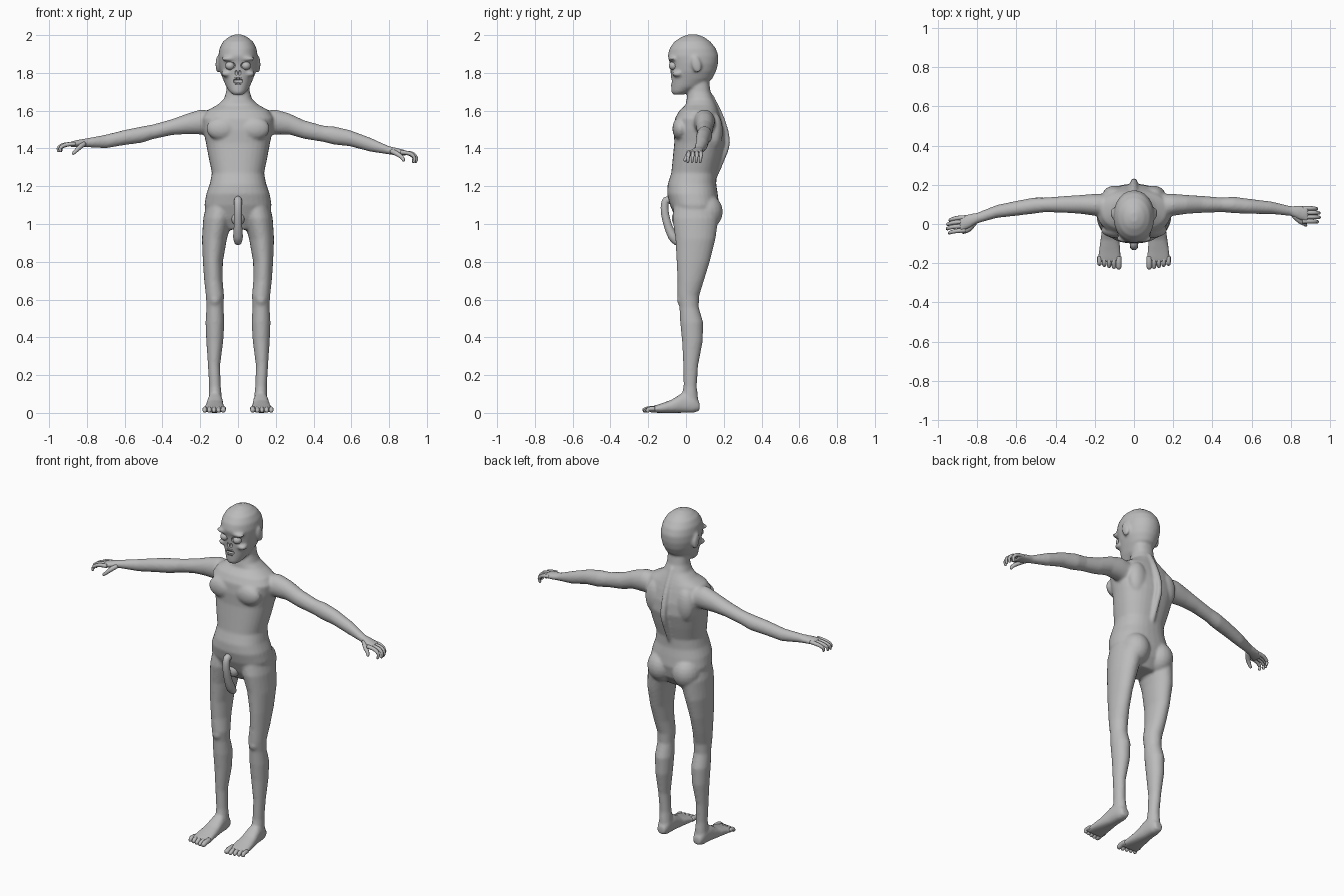
import bpy, bmesh, math
from mathutils import Vector, Matrix

grey = bpy.data.materials.new("skin_grey")
grey.diffuse_color = (0.5, 0.5, 0.5, 1)
AXES = {'x': (Vector((0, 1, 0)), Vector((0, 0, 1))),
        'y': (Vector((1, 0, 0)), Vector((0, 0, 1))),
        'z': (Vector((1, 0, 0)), Vector((0, 1, 0)))}


def skin(bm, rings):
    """Bridge closed rings of points and cap both ends."""
    rows = [[bm.verts.new(p) for p in r] for r in rings]
    n = len(rows[0])
    faces = [bm.faces.new(rows[0]), bm.faces.new(rows[-1])]
    for a, b in zip(rows, rows[1:]):
        for i in range(n):
            j = (i + 1) % n
            faces.append(bm.faces.new((a[i], a[j], b[j], b[i])))
    bmesh.ops.recalc_face_normals(bm, faces=faces)


def ring(c, u, v, n, e=2.0):
    out = []
    for i in range(n):
        t = 2 * math.pi * i / n
        s, k = math.sin(t), math.cos(t)
        out.append(Vector(c) + u * math.copysign(abs(k) ** (2 / e), k)
                   + v * math.copysign(abs(s) ** (2 / e), s))
    return out


def loft(bm, rows, axis, e=2.0, n=24):
    """Rows are x, y, z, radius u, radius v, all in planes across the axis."""
    u, v = AXES[axis]
    skin(bm, [ring(r[:3], u * r[3], v * r[4], n, e) for r in rows])


def tube(bm, pts, radii, n=10):
    """Round tube with a rounded tip, smoothed through its points."""
    pts = [Vector(p) for p in pts]
    path, rad = [], []
    for i in range(len(pts) - 1):
        p0, p1, p2, p3 = (pts[max(i - 1, 0)], pts[i], pts[i + 1], pts[min(i + 2, len(pts) - 1)])
        for k in range(4):
            t = k / 4
            path.append(0.5 * (2 * p1 + (p2 - p0) * t + (2 * p0 - 5 * p1 + 4 * p2 - p3) * t * t
                               + (3 * p1 - p0 - 3 * p2 + p3) * t ** 3))
            rad.append(radii[i] + (radii[i + 1] - radii[i]) * t)
    path.append(pts[-1])
    rad.append(radii[-1])
    end = (path[-1] - path[-2]).normalized()
    tip = path[-1].copy()
    for a in (0.5, 0.85):
        path.append(tip + end * radii[-1] * a)
        rad.append(radii[-1] * math.sqrt(1 - a * a))
    rings = []
    for i, p in enumerate(path):
        d = (path[min(i + 1, len(path) - 1)] - path[max(i - 1, 0)]).normalized()
        ref = Vector((0, 1, 0)) if abs(d.x) > 0.5 else Vector((1, 0, 0))
        v = d.cross(ref).normalized()
        rings.append(ring(p, v.cross(d) * rad[i], v * rad[i], n))
    skin(bm, rings)


def ball(bm, c, r, rot=0):
    m = Matrix.Translation(c) @ Matrix.Rotation(rot, 4, 'X') @ Matrix.Diagonal((*r, 1))
    bmesh.ops.create_uvsphere(bm, u_segments=20, v_segments=12, radius=1, matrix=m)


def box(bm, c, size):
    bmesh.ops.create_cube(bm, size=1, matrix=Matrix.Translation(c) @ Matrix.Diagonal((*size, 1)))


def finish(bm, name):
    me = bpy.data.meshes.new(name)
    bm.to_mesh(me)
    bm.free()
    me.materials.append(grey)
    ob = bpy.data.objects.new(name, me)
    bpy.context.collection.objects.link(ob)
    for p in me.polygons:
        p.use_smooth = True
    return ob


body = bmesh.new()
# torso and neck: z, half width, front y, back y
torso = [(.97, .09, -.02, .12), (1.03, .165, -.055, .16), (1.1, .178, -.085, .175),
         (1.16, .168, -.10, .168), (1.21, .15, -.097, .16), (1.27, .138, -.078, .162),
         (1.35, .155, -.07, .185), (1.43, .17, -.062, .205), (1.5, .185, -.064, .2),
         (1.56, .19, -.058, .185), (1.6, .165, -.035, .172), (1.63, .11, -.002, .16),
         (1.66, .075, .003, .146), (1.7, .062, .012, .13), (1.77, .058, .02, .12)]
loft(body, [(0, (f + b) / 2, z, w, (b - f) / 2) for z, w, f, b in torso], 'z', 2.3, 32)
# head
head = [(1.685, .028, -.07, -.01), (1.7, .045, -.078, .02), (1.73, .064, -.079, .09),
        (1.77, .081, -.08, .14), (1.81, .096, -.082, .16), (1.85, .103, -.086, .17),
        (1.89, .104, -.097, .172), (1.93, .098, -.087, .158), (1.965, .08, -.062, .13),
        (1.99, .05, -.025, .095), (2.003, .018, .01, .06)]
loft(body, [(0, (f + b) / 2, z, w, (b - f) / 2) for z, w, f, b in head], 'z', 2.1, 32)
# spine ridge
tube(body, [(0, .13, 1.68), (0, .19, 1.55), (0, .216, 1.43), (0, .185, 1.33), (0, .15, 1.24)],
     [.015, .018, .018, .016, .012])

leg = [(1.14, .085, .075, .04, .1), (1.03, .106, .078, .05, .122), (.92, .125, .066, .05, .106),
       (.8, .133, .053, .038, .088), (.7, .13, .049, .025, .07), (.62, .122, .048, .012, .058),
       (.56, .122, .045, .016, .051), (.48, .122, .05, .03, .061), (.38, .123, .045, .034, .055),
       (.25, .127, .032, .025, .039), (.14, .122, .031, .022, .035), (.08, .12, .035, .02, .044),
       (.02, .12, .034, .025, .04)]
foot = [(.072, .12, .024, .012, .055), (.04, .12, .036, 0, .1), (-.02, .121, .041, 0, .105),
        (-.08, .123, .048, 0, .068), (-.14, .124, .056, 0, .047), (-.195, .124, .059, .002, .03)]
for s in (-1, 1):
    loft(body, [(s * x, y, z, w, d) for z, x, w, y, d in leg], 'z')
    loft(body, [(s * x, y, (a + b) / 2, w, (b - a) / 2) for y, x, w, a, b in foot], 'y', 2.4)
    ball(body, (s * .083, .105, 1.065), (.082, .09, .095))        # buttock
    ball(body, (s * .085, -.03, 1.505), (.083, .042, .062))       # chest muscle
    ball(body, (s * .1, .15, 1.49), (.06, .045, .1))              # shoulder blade
    ball(body, (s * .122, -.022, .6), (.03, .026, .036))          # kneecap
    ball(body, (s * .045, -.072, 1.875), (.045, .024, .013))      # brow
    ball(body, (s * .06, -.045, 1.795), (.03, .03, .016))         # cheekbone
    ball(body, (s * .107, .055, 1.845), (.012, .026, .046), .25)  # ear

# arms and palms, each with its own pose
shoulder = [(.1, .09, 1.53, .065, .065), (.2, .098, 1.54, .056, .066)]
arm_r = [(.27, .1, 1.53, .048, .056), (.35, .1, 1.5, .043, .049), (.45, .098, 1.478, .037, .043),
         (.51, .097, 1.468, .042, .048), (.59, .09, 1.455, .038, .043), (.7, .083, 1.42, .032, .037),
         (.8, .066, 1.39, .025, .022), (.84, .058, 1.383, .036, .02), (.89, .05, 1.375, .042, .015)]
arm_l = [(-.27, .1, 1.53, .048, .054), (-.35, .1, 1.513, .043, .042), (-.45, .098, 1.488, .037, .039),
         (-.51, .094, 1.473, .041, .043), (-.6, .08, 1.458, .038, .04), (-.7, .064, 1.437, .033, .036),
         (-.8, .03, 1.43, .027, .024), (-.84, .015, 1.427, .036, .02), (-.89, -.002, 1.421, .042, .015)]
loft(body, shoulder + arm_r, 'x')
loft(body, [(-r[0],) + r[1:] for r in shoulder] + arm_l, 'x')

ob = finish(body, "body")
# fuse the overlapping volumes into one smooth skin
m = ob.modifiers.new("fuse", 'REMESH')
m.mode = 'VOXEL'
m.voxel_size = .0075
m.use_smooth_shade = True
m = ob.modifiers.new("soften", 'SMOOTH')
m.factor = .5
m.iterations = 6

# mouth, nose and eye socket openings
cut = bmesh.new()
ball(cut, (0, -.085, 1.757), (.027, .028, .02))
for s in (-1, 1):
    ball(cut, (s * .01, -.085, 1.8), (.008, .014, .014))
    ball(cut, (s * .042, -.092, 1.838), (.031, .024, .023))
cutter = finish(cut, "face_cutter")
cutter.hide_render = True
cutter.display_type = 'WIRE'
m = ob.modifiers.new("openings", 'BOOLEAN')
m.operation = 'DIFFERENCE'
m.object = cutter
m.solver = 'EXACT'
bpy.context.view_layer.objects.active = ob
ob.select_set(True)
for name in [x.name for x in ob.modifiers]:
    bpy.ops.object.modifier_apply(modifier=name)
bpy.data.objects.remove(cutter)
bpy.ops.object.shade_smooth_by_angle(angle=math.radians(45))

# eyes
eyes = bmesh.new()
for s in (-1, 1):
    ball(eyes, (s * .042, -.066, 1.838), (.025, .025, .023))
finish(eyes, "eyes")

# teeth
teeth = bmesh.new()
for i in range(4):
    x = -.015 + i * .01
    box(teeth, (x, -.074, 1.769), (.008, .008, .014))
    box(teeth, (x, -.074, 1.743), (.008, .008, .01))
finish(teeth, "teeth")

# fingers and thumbs
fingers = bmesh.new()
for i in range(4):
    reach = (0, .012, .014, .004)[i]
    y = .08 - i * .022
    tube(fingers, [(.86, y, 1.38), (.905 + reach, y, 1.373), (.93 + reach, y - .002, 1.352),
                   (.927 + reach, y - .004, 1.33)], [.011, .011, .009, .007])
    y = .03 - i * .022
    tube(fingers, [(-.86, y + .004, 1.425), (-.905 - reach, y, 1.42),
                   (-.935 - reach, y - .008, 1.405), (-.937 - reach, y - .012, 1.387)],
         [.011, .011, .009, .007])
tube(fingers, [(.815, .045, 1.385), (.845, .015, 1.37), (.87, .0, 1.35), (.876, -.006, 1.338)],
     [.014, .013, .01, .008])
tube(fingers, [(-.815, .005, 1.425), (-.84, -.025, 1.405), (-.86, -.038, 1.385), (-.872, -.042, 1.374)],
     [.014, .013, .01, .008])
finish(fingers, "fingers")

# toes
toes = bmesh.new()
for s in (-1, 1):
    for i in range(5):
        x = s * (.078 + i * .0245)
        r = .015 if i == 0 else .0115
        tip = -.218 + .005 * max(i - 1, 0)
        tube(toes, [(x, -.165, .022), (x, -.195, .021), (x, tip, r)], [r, r, r * .95])
finish(toes, "toes")

# pelvic anatomy
pelvic = bmesh.new()
tube(pelvic, [(0, -.065, 1.12), (0, -.105, 1.125), (0, -.113, 1.07), (0, -.095, .99),
              (0, -.07, .935), (0, -.052, .91)], [.02, .02, .021, .022, .026, .022], 14)
ball(pelvic, (0, -.045, 1.03), (.035, .03, .04))
finish(pelvic, "pelvic_anatomy")
